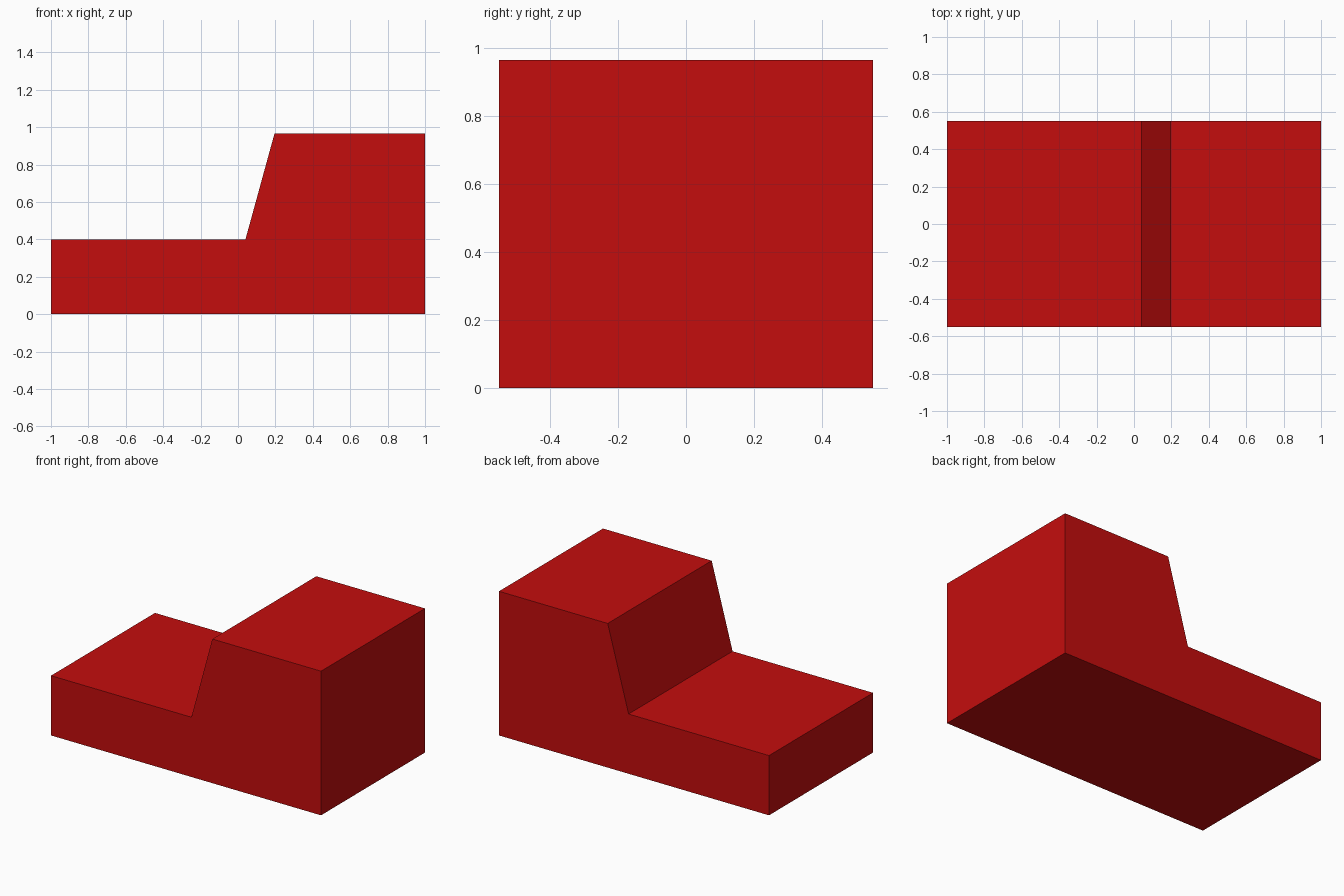
import bpy
import bmesh

cube = bpy.data.objects.get("Cube")
if cube:
    bpy.data.objects.remove(cube, do_unlink=True)

# Single flat red
red = bpy.data.materials.new("red")
red.use_nodes = True
colour = (0.55, 0.004, 0.004, 1.0)
red.diffuse_color = colour
red.node_tree.nodes["Principled BSDF"].inputs["Base Color"].default_value = colour

# Side profile (x, z): low deck, sloped face, tall block
HALF_DEPTH = 0.55
profile = [(-1, 0), (1, 0), (1, 0.965), (0.195, 0.965), (0.04, 0.4), (-1, 0.4)]

# Extrude the profile from front to back
bm = bmesh.new()
front = bm.faces.new([bm.verts.new((x, -HALF_DEPTH, z)) for x, z in profile])
extruded = bmesh.ops.extrude_face_region(bm, geom=[front], use_keep_orig=True)
back_verts = [v for v in extruded["geom"] if isinstance(v, bmesh.types.BMVert)]
bmesh.ops.translate(bm, verts=back_verts, vec=(0, 2 * HALF_DEPTH, 0))
bmesh.ops.recalc_face_normals(bm, faces=bm.faces)

mesh = bpy.data.meshes.new("stepped_body")
bm.to_mesh(mesh)
bm.free()
mesh.materials.append(red)
body = bpy.data.objects.new("stepped_body", mesh)
bpy.context.collection.objects.link(body)
